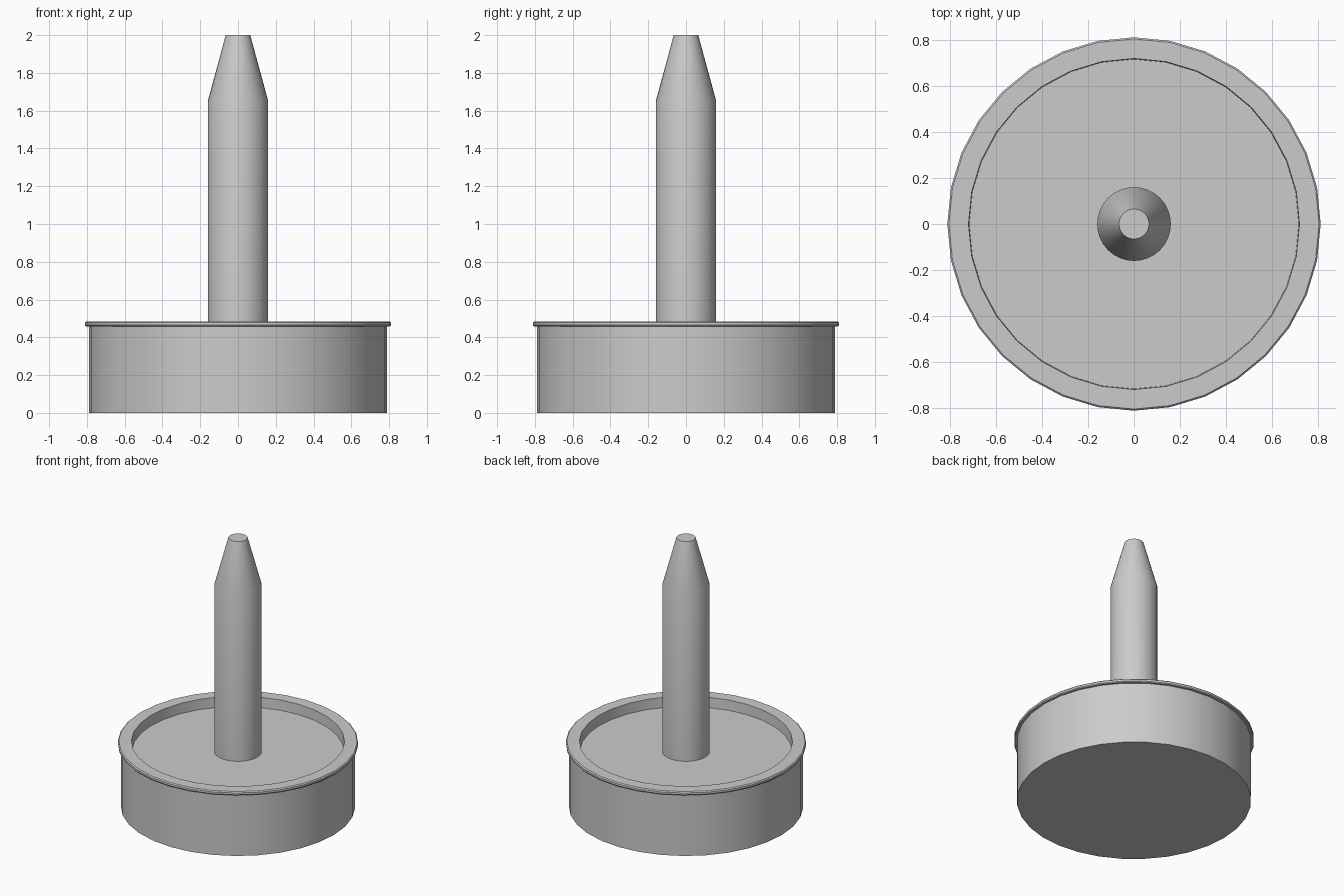
import bpy
from math import cos, sin, tau, radians

if "Cube" in bpy.data.objects:
    bpy.data.objects.remove(bpy.data.objects["Cube"])


def lathe(name, profile, sides=32):
    """Revolve (radius, z) points about z; radius 0 ends close to a point."""
    verts, faces, rings = [], [], []
    for r, z in profile:
        count = sides if r > 0 else 1
        rings.append([len(verts) + i for i in range(count)])
        verts += [(r * cos(tau * i / sides), r * sin(tau * i / sides), z)
                  for i in range(count)]
    for a, b in zip(rings, rings[1:]):
        if len(a) == 1:
            faces.append(b[::-1])
        elif len(b) == 1:
            faces.append(a)
        else:
            for i in range(sides):
                j = (i + 1) % sides
                faces.append((a[i], a[j], b[j], b[i]))
    # End centre points are replaced by n-gon caps
    used = sorted({v for f in faces for v in f})
    remap = {v: k for k, v in enumerate(used)}
    mesh = bpy.data.meshes.new(name)
    mesh.from_pydata([verts[v] for v in used], [],
                     [[remap[v] for v in f] for f in faces])
    obj = bpy.data.objects.new(name, mesh)
    bpy.context.collection.objects.link(obj)
    bpy.ops.object.select_all(action='DESELECT')
    obj.select_set(True)
    bpy.context.view_layer.objects.active = obj
    bpy.ops.object.shade_smooth_by_angle(angle=radians(35))
    return obj


# Round base with an overhanging lip and a shallow recessed floor
lathe("base_dish", [(0, 0), (0.79, 0), (0.79, 0.458), (0.805, 0.458),
                    (0.81, 0.464), (0.81, 0.478), (0.803, 0.485),
                    (0.718, 0.485), (0.715, 0.41), (0, 0.41)])

# Central spindle with a tapered, flat tip
lathe("spindle", [(0, 0.41), (0.16, 0.41), (0.16, 1.65), (0.065, 2.0), (0, 2.0)])
